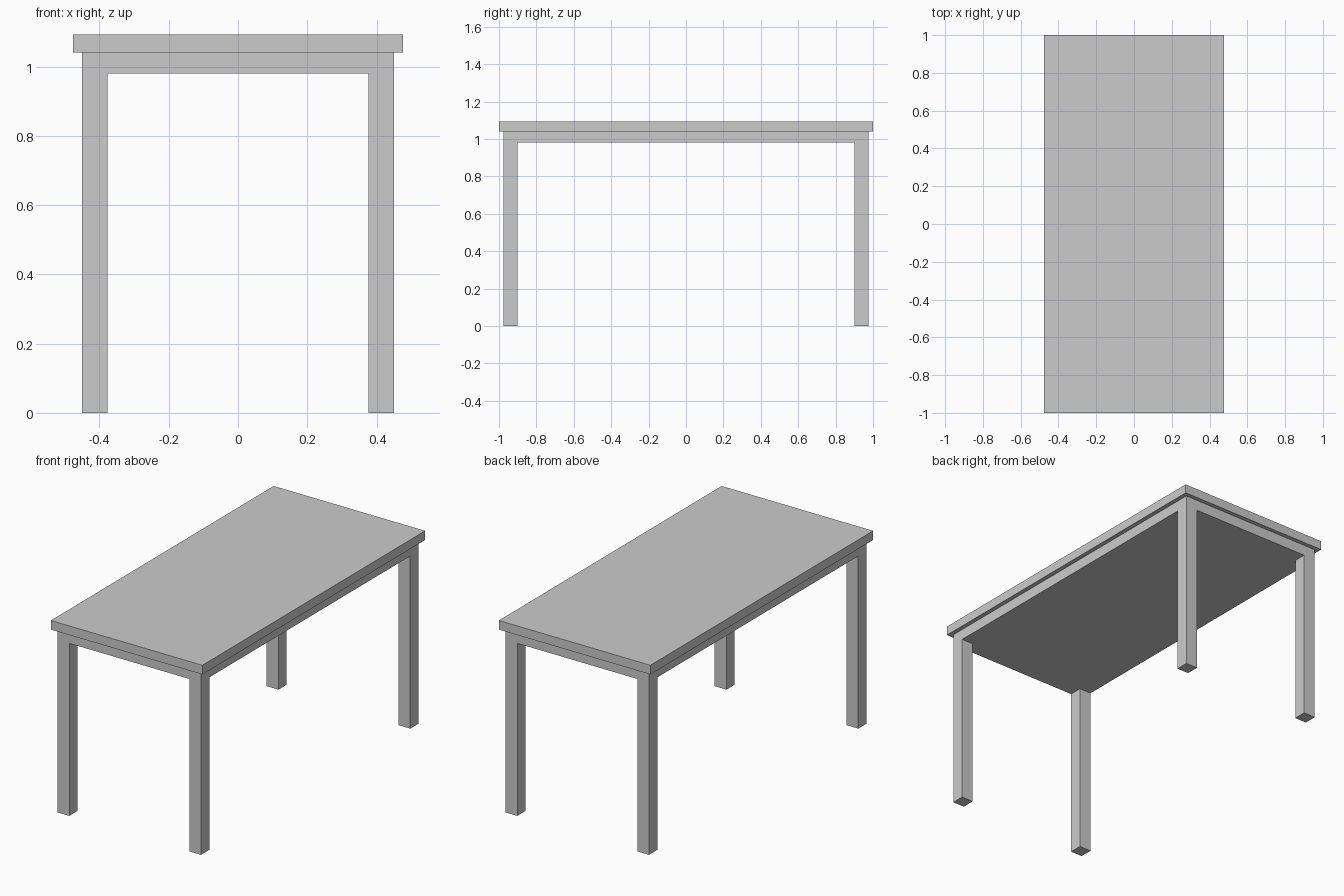
import bpy

cube = bpy.data.objects.get("Cube")
if cube:
    bpy.data.objects.remove(cube, do_unlink=True)

# Single grey finish
grey = bpy.data.materials.new("light_grey")
grey.use_nodes = True
colour = (0.6, 0.6, 0.6, 1)
grey.diffuse_color = colour
grey.node_tree.nodes["Principled BSDF"].inputs["Base Color"].default_value = colour


def box(name, low, high):
    """Axis-aligned box between two opposite corners."""
    centre = [(a + b) / 2 for a, b in zip(low, high)]
    bpy.ops.mesh.primitive_cube_add(size=1, location=centre)
    part = bpy.context.object
    part.name = name
    part.scale = [b - a for a, b in zip(low, high)]
    bpy.ops.object.transform_apply(location=False, rotation=False, scale=True)
    part.data.materials.append(grey)
    return part


TOP_X, TOP_Y = 0.476, 1.0        # half sizes of the table top
FRAME_X, FRAME_Y = 0.451, 0.976  # half sizes of the frame under it
LEG = 0.074
FRAME_Z, TOP_Z, HEIGHT = 0.98, 1.041, 1.093

# Table top and the solid frame below it
box("table_top", (-TOP_X, -TOP_Y, TOP_Z), (TOP_X, TOP_Y, HEIGHT))
box("under_frame", (-FRAME_X, -FRAME_Y, FRAME_Z), (FRAME_X, FRAME_Y, TOP_Z))

# Four square legs flush with the frame corners
for side, sx in (("right", -1), ("left", 1)):
    for end, sy in (("front", -1), ("back", 1)):
        x, y = sx * (FRAME_X - LEG / 2), sy * (FRAME_Y - LEG / 2)
        box(f"{end}_{side}_leg", (x - LEG / 2, y - LEG / 2, 0),
            (x + LEG / 2, y + LEG / 2, FRAME_Z))
